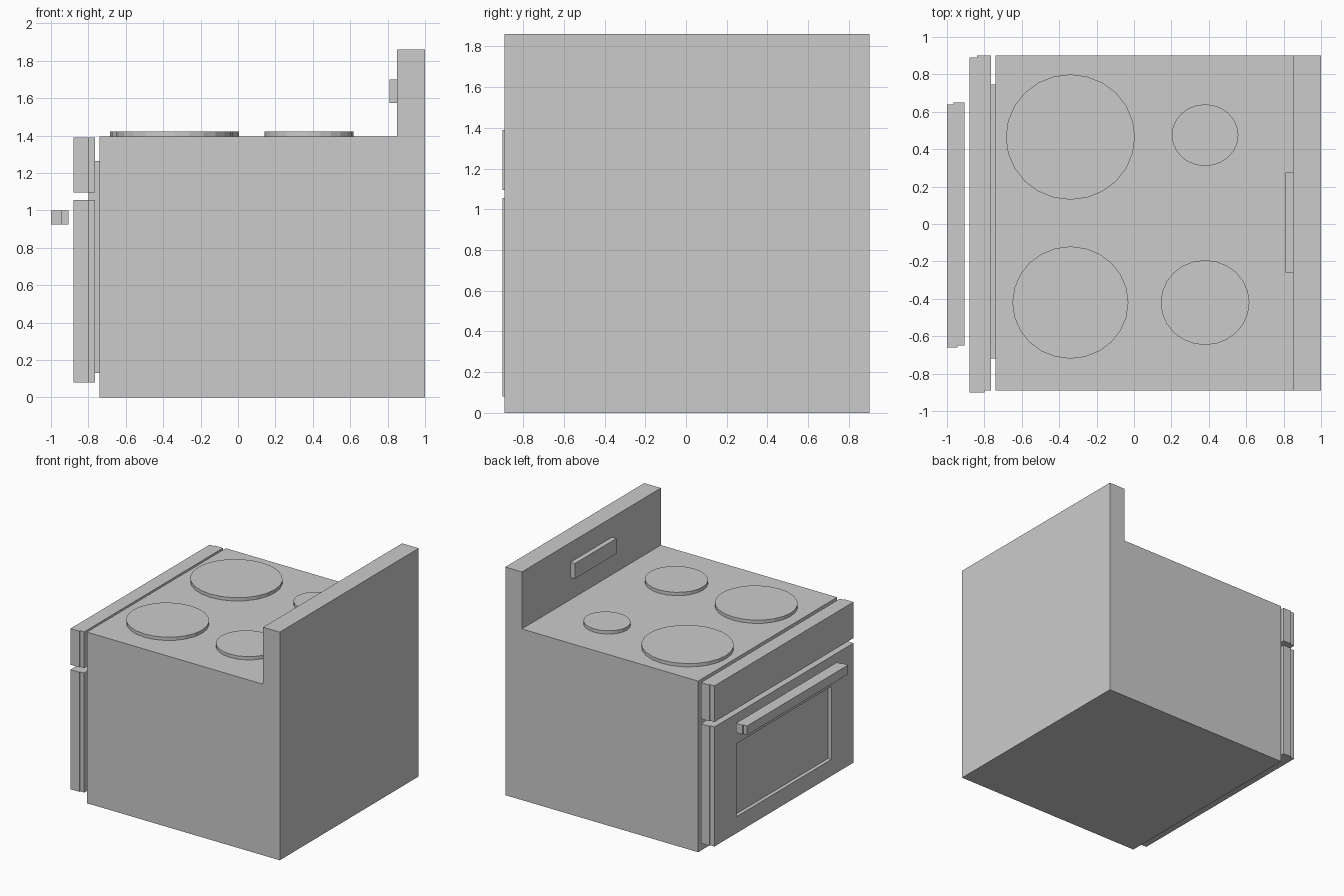
import bpy, bmesh
from math import cos, sin, tau

if "Cube" in bpy.data.objects:
    bpy.data.objects.remove(bpy.data.objects["Cube"])


def prism(name, loop, offset):
    """Extrude a closed loop of 3D points along an offset vector."""
    bm = bmesh.new()
    face = bm.faces.new([bm.verts.new(p) for p in loop])
    ret = bmesh.ops.extrude_face_region(bm, geom=[face])
    verts = [g for g in ret["geom"] if isinstance(g, bmesh.types.BMVert)]
    bmesh.ops.translate(bm, verts=verts, vec=offset)
    bmesh.ops.recalc_face_normals(bm, faces=bm.faces)
    mesh = bpy.data.meshes.new(name)
    bm.to_mesh(mesh)
    bm.free()
    obj = bpy.data.objects.new(name, mesh)
    bpy.context.collection.objects.link(obj)
    return obj


def box(name, x, y, z):
    loop = [(x[0], y[0], z[0]), (x[1], y[0], z[0]), (x[1], y[1], z[0]), (x[0], y[1], z[0])]
    return prism(name, loop, (0, 0, z[1] - z[0]))


# Body and raised back panel share one L-shaped side profile
profile = [(-0.74, 0), (1.0, 0), (1.0, 1.86), (0.85, 1.86), (0.85, 1.395), (-0.74, 1.395)]
prism("body", [(x, -0.89, z) for x, z in profile], (0, 1.79, 0))

# Display on the back panel
box("display", (0.81, 0.86), (-0.26, 0.275), (1.575, 1.70))

# Recessed spacer and strip joining the door and control panel to the body
box("spacer", (-0.77, -0.735), (-0.72, 0.745), (0.13, 1.265))
box("joint_strip", (-0.80, -0.765), (-0.72, 0.745), (1.04, 1.11))

# Door and control panel, each a pair of slightly offset slabs
for name, z in (("door", (0.08, 1.055)), ("control_panel", (1.095, 1.39))):
    box(name + "_back", (-0.84, -0.765), (-0.89, 0.90), z)
    front = box(name + "_front", (-0.88, -0.80), (-0.90, 0.89), z)
    if name == "door":
        # Window recess cut into the door
        cutter = box("window_cutter", (-0.95, -0.85), (-0.615, 0.605), (0.215, 0.81))
        mod = front.modifiers.new("window", "BOOLEAN")
        mod.operation, mod.solver, mod.object = "DIFFERENCE", "EXACT", cutter
        bpy.context.view_layer.objects.active = front
        bpy.ops.object.modifier_apply(modifier=mod.name)
        bpy.data.objects.remove(cutter)

# Door handle
box("handle_front", (-1.0, -0.945), (-0.66, 0.64), (0.925, 1.0))
box("handle_back", (-0.965, -0.905), (-0.65, 0.65), (0.925, 1.0))

# Four hob plates: centre and radii
plates = {
    "front_left": (-0.34, 0.465, 0.345, 0.335),
    "front_right": (-0.34, -0.42, 0.31, 0.30),
    "back_left": (0.38, 0.475, 0.178, 0.165),
    "back_right": (0.38, -0.42, 0.237, 0.227),
}
for name, (cx, cy, rx, ry) in plates.items():
    ring = [(cx + rx * cos(tau * i / 24), cy + ry * sin(tau * i / 24), 1.385) for i in range(24)]
    prism("hob_plate_" + name, ring, (0, 0, 0.037))
